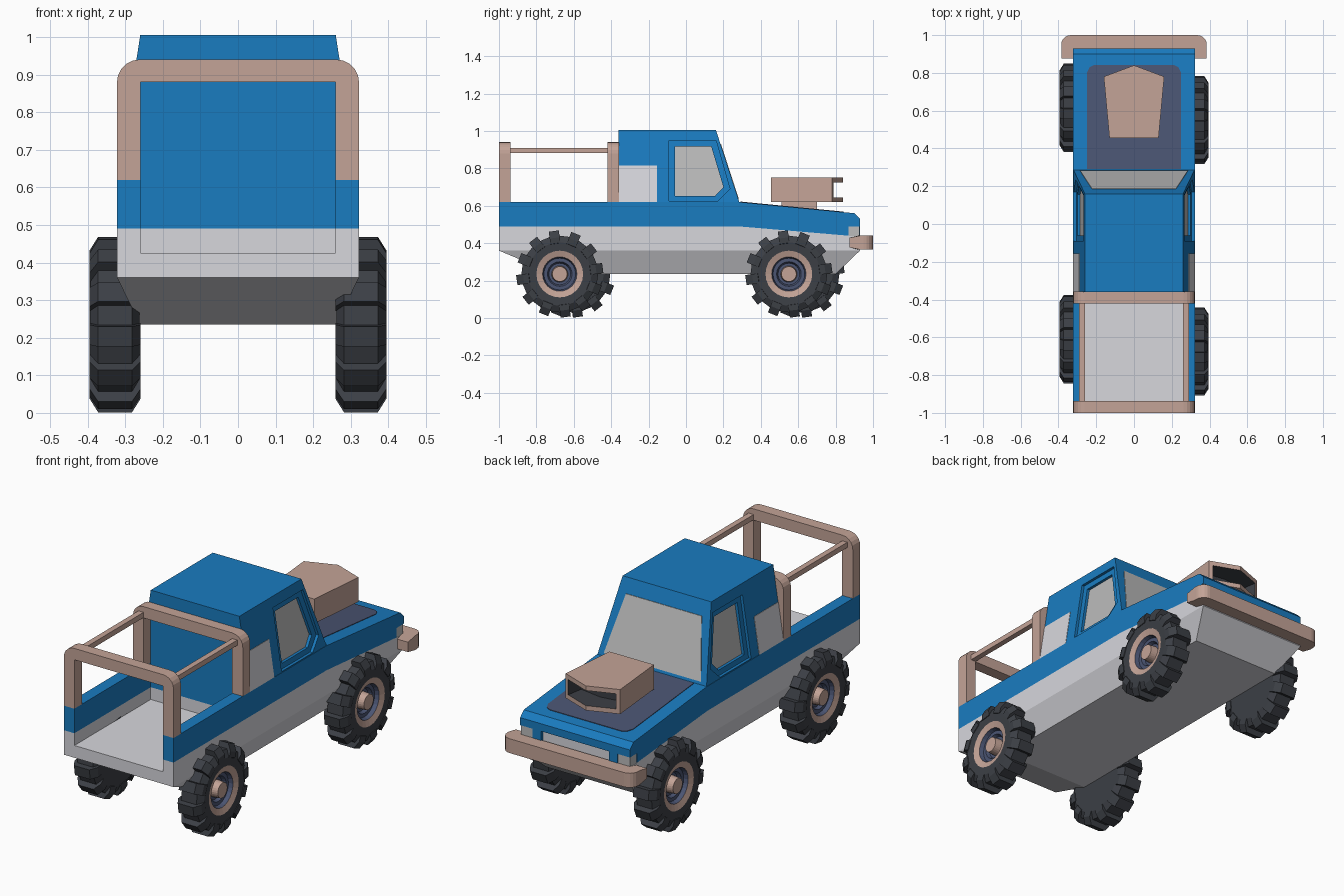
import bpy, bmesh
from math import sin, cos, pi, radians

if "Cube" in bpy.data.objects:
    bpy.data.objects.remove(bpy.data.objects["Cube"])


def material(name, rgb):
    m = bpy.data.materials.new(name)
    m.diffuse_color = (*rgb, 1)
    m.use_nodes = True
    m.node_tree.nodes["Principled BSDF"].inputs["Base Color"].default_value = m.diffuse_color
    return m


BLUE = material("blue_paint", (0.01, 0.2, 0.53))
WHITE = material("white_paint", (0.68, 0.68, 0.72))
TAN = material("tan_trim", (0.55, 0.37, 0.31))
SLATE = material("slate", (0.07, 0.09, 0.17))
RUBBER = material("rubber", (0.045, 0.05, 0.06))
GLASS = material("glass", (0.5, 0.5, 0.5))


def loft(name, rings, *mats, bm=None):
    """Skin a list of equal-length rings, capped; band i takes mats[i]."""
    own = bm is None
    bm = bm or bmesh.new()
    vs = [[bm.verts.new(p) for p in r] for r in rings]
    n, last = len(vs[0]), len(mats) - 1
    faces = [bm.faces.new(vs[0]), bm.faces.new(vs[-1][::-1])]
    faces[1].material_index = last
    for i in range(len(vs) - 1):
        for j in range(n):
            k = (j + 1) % n
            f = bm.faces.new((vs[i][j], vs[i][k], vs[i + 1][k], vs[i + 1][j]))
            f.material_index = min(i, last)
            faces.append(f)
    bmesh.ops.recalc_face_normals(bm, faces=faces)
    return finish(name, bm, mats) if own else None


def finish(name, bm, mats):
    me = bpy.data.meshes.new(name)
    bm.to_mesh(me)
    bm.free()
    for m in mats:
        me.materials.append(m)
    ob = bpy.data.objects.new(name, me)
    bpy.context.collection.objects.link(ob)
    return ob


def along_x(name, yz, x0, x1, mat):
    return loft(name, [[(x, y, z) for y, z in yz] for x in (x0, x1)], mat)


def along_y(name, xz, y0, y1, mat):
    return loft(name, [[(x, y, z) for x, z in xz] for y in (y0, y1)], mat)


def rect(a0, a1, b0, b1):
    return [(a0, b0), (a1, b0), (a1, b1), (a0, b1)]


def box(name, x0, x1, y0, y1, z0, z1, mat):
    return along_x(name, rect(y0, y1, z0, z1), x0, x1, mat)


def mirrored(half):
    return half + [(-x, y) for x, y in reversed(half)]


def arc(cx, cy, r, n=5):
    return [(cx + r * cos(i * pi / 2 / n), cy + r * sin(i * pi / 2 / n)) for i in range(n + 1)]


# Lower body: tapered underside, open cargo bed, front block
loft("underbody", [[(x, y, .36) for x, y in rect(-.322, .322, -1, .93)],
                   [(x, y, .235) for x, y in rect(-.26, .26, -.70, .80)]], WHITE)
along_y("cargo_bed", mirrored([(.322, .36), (.322, .49), (.26, .49), (.26, .425)]), -1, -.36, WHITE)
along_x("lower_body", [(-.36, .36), (.93, .36), (.93, .43), (.87, .44), (.28, .49), (-.36, .49)],
        -.322, .322, WHITE)

# Upper blue body and bed sides
along_x("hood_body", [(-.36, .49), (.28, .49), (.87, .44), (.87, .49), (.93, .49), (.93, .53),
                      (.90, .56), (.285, .62), (-.36, .62)], -.322, .322, BLUE)
for s, side in ((1, "right"), (-1, "left")):
    box(side + "_bed_wall", s * .26, s * .322, -1, -.36, .49, .62, BLUE)
    box(side + "_headlight", s * .25, s * .32, .86, .928, .43, .49, GLASS)
    box(side + "_grille_post", s * .2, s * .25, .86, .93, .43, .49, BLUE)
box("grille", -.2, .2, .86, .915, .43, .49, WHITE)


# Cab with recessed side windows
def side_x(z):
    return .32 - .156 * (z - .62)


def front_y(z):
    return .285 - .325 * (z - .62)


cab = loft("cab", [[(x, y, .62) for x, y in rect(-.32, .32, -.36, .285)],
                   [(x, y, 1.005) for x, y in rect(-.26, .26, -.36, .16)]], BLUE)
outer = [(-.09, .625), (.17, .625), (.235, .69), (.16, .95), (-.09, .95)]
inner = [(-.06, .652), (.155, .652), (.2, .7), (.135, .917), (-.06, .917)]
for s, side in ((1, "right"), (-1, "left")):
    def on_side(pts, off):
        return [(s * (side_x(z) + off), y, z) for y, z in pts]

    cutter = loft(side + "_window_cutter", [on_side(outer, .03), on_side(outer, -.015),
                                            on_side(inner, -.015), on_side(inner, -.035)], BLUE)
    cutter.hide_render = True
    cutter.hide_viewport = True
    cut = cab.modifiers.new(side + "_window", "BOOLEAN")
    cut.operation, cut.solver, cut.object = "DIFFERENCE", "EXACT", cutter
    loft(side + "_window_glass", [on_side(inner, -.04), on_side(inner, -.03)], GLASS)
    panel = rect(-.358, -.155, .62, .815)
    loft(side + "_cab_panel", [on_side(panel, -.01), on_side(panel, .002)], WHITE)
shield = [(-.285, .635), (.285, .635), (.222, .93), (-.222, .93)]
loft("windshield", [[(x, front_y(z) + d, z) for x, z in shield] for d in (-.01, .003)], GLASS)


# Hood panel and air scoop
def hood_z(y):
    return .62 - .0976 * (y - .285)


hood = mirrored([(.25, .292), (.25, .80), (.235, .83), (.21, .842)])
loft("hood_panel", [[(x, y, hood_z(y) + d) for x, y in hood] for d in (-.01, .003)], SLATE)
box("scoop_base", -.1, .1, .51, .70, .57, .63, TAN)


def scoop_ring(w, y_side, y_mid, z0, z1):
    return [(-w, y_side, z0), (0, y_mid, z0), (w, y_side, z0),
            (w, y_side, z1), (0, y_mid, z1), (-w, y_side, z1)]


loft("air_scoop", [scoop_ring(.13, .455, .455, .62, .75), scoop_ring(.16, .78, .84, .62, .75),
                   scoop_ring(.14, .7875, .84, .645, .725), scoop_ring(.125, .70, .72, .645, .725)],
     TAN, TAN, RUBBER)

# Roll hoops and rails
hoop = mirrored([(.26, .62), (.322, .62)] + arc(.262, .88, .06))
hoop = mirrored([(.322, .62)] + arc(.262, .88, .06)) + [(-.26, .62), (-.26, .88), (.26, .88), (.26, .62)]
along_y("rear_hoop", hoop, -1, -.938, TAN)
along_y("cab_hoop", hoop, -.42, -.358, TAN)
for s, side in ((1, "right"), (-1, "left")):
    box(side + "_rail", s * .26, s * .29, -.94, -.42, .882, .91, TAN)

# Wrap-around bumper with thinner ends
bumper = mirrored([(.32, .93), (.32, .875), (.385, .875), (.385, .935)] + arc(.335, .95, .05))
bumper = (mirrored([(.385, .875), (.385, .935)] + arc(.335, .95, .05))
          + [(-.32, .875), (-.32, .925), (.32, .925), (.32, .875)])
loft("bumper", [[(x, y, .403 + d * (.026 if y < .9 else .038)) for x, y in bumper]
                for d in (-1, 1)], TAN)


# Wheels: lathed tyre, rim and hub plus tread blocks
def wheel(name, s, y0):
    cx, cz = s * .327, .235
    profile = [(-.065, .12), (-.065, .17), (-.045, .205), (.045, .205), (.065, .17), (.062, .125),
               (.052, .092), (.03, .085), (.03, .066), (.012, .058), (.012, .044), (.055, .04)]
    mats = [RUBBER] * 5 + [TAN] + [SLATE] * 4 + [TAN]
    bm = bmesh.new()
    n = 24
    loft("", [[(cx + s * x, y0 + r * sin(2 * pi * i / n), cz + r * cos(2 * pi * i / n))
               for i in range(n)] for x, r in profile], *mats, bm=bm)
    block = mirrored([(.055, .16), (.068, .165), (.068, .195), (.045, .232)])
    for i in range(12):
        a = radians(30 * i - 8)
        loft("", [[(cx + x, y0 + r * sin(a) + t * cos(a), cz + r * cos(a) - t * sin(a))
                   for x, r in block] for t in (-.027, .027)], RUBBER, bm=bm)
    finish(name, bm, mats)


wheel("right_front_wheel", 1, .55)
wheel("left_front_wheel", -1, .615)
wheel("right_rear_wheel", 1, -.675)
wheel("left_rear_wheel", -1, -.61)
